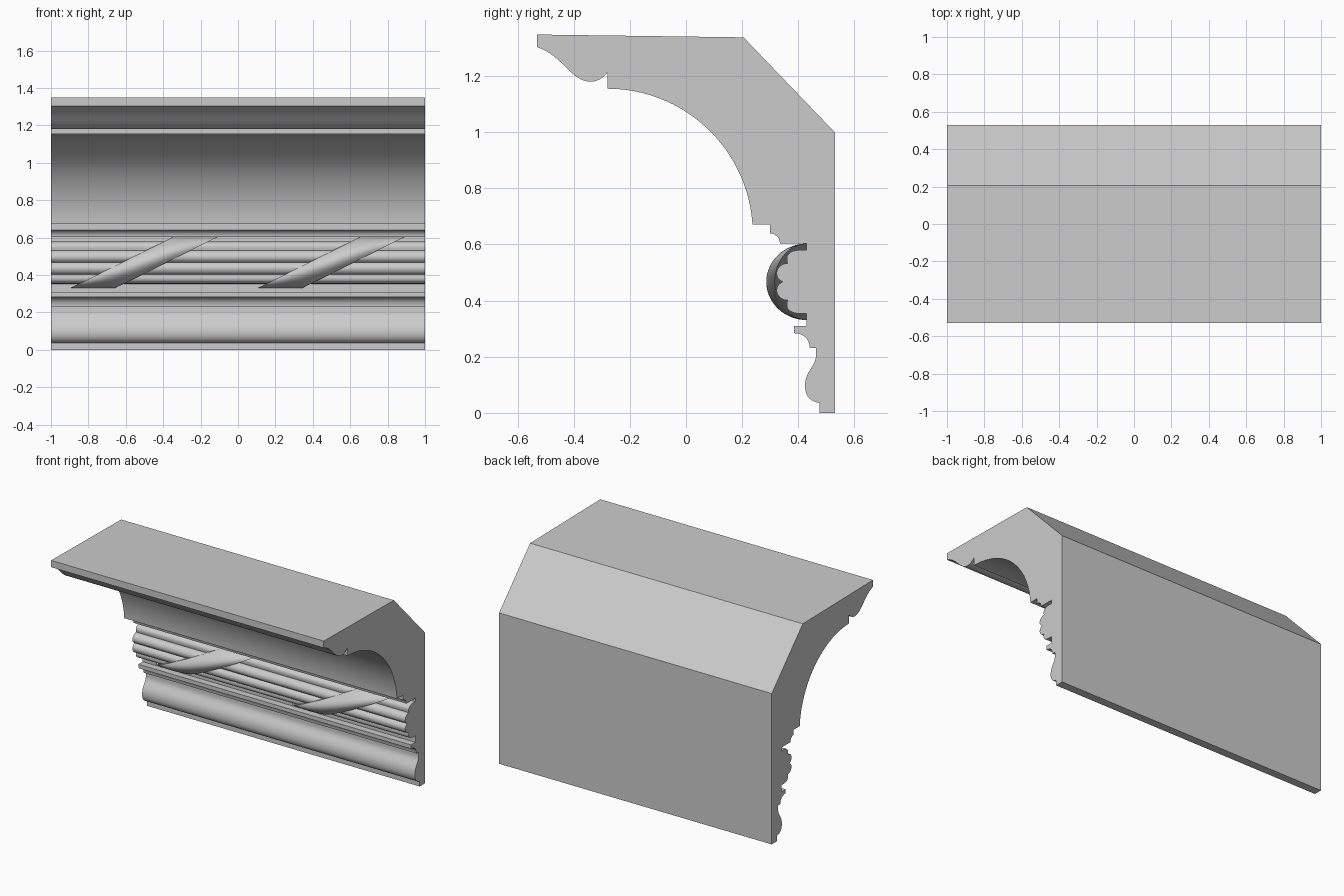
import bpy, bmesh, math
from mathutils import Vector

if "Cube" in bpy.data.objects:
    bpy.data.objects.remove(bpy.data.objects["Cube"])


def bez(p0, p1, p2, p3, n=12):
    """Cubic curve points, start and end included."""
    a, b, c, d = map(Vector, (p0, p1, p2, p3))
    out = []
    for i in range(n + 1):
        t = i / n
        s = 1 - t
        out.append(tuple(a*s**3 + b*3*s*s*t + c*3*s*t*t + d*t**3))
    return out


def finish(bm, name, angle=35):
    bmesh.ops.remove_doubles(bm, verts=bm.verts, dist=1e-5)
    bmesh.ops.recalc_face_normals(bm, faces=bm.faces)
    me = bpy.data.meshes.new(name)
    bm.to_mesh(me)
    bm.free()
    ob = bpy.data.objects.new(name, me)
    bpy.context.collection.objects.link(ob)
    bpy.ops.object.select_all(action='DESELECT')
    ob.select_set(True)
    bpy.context.view_layer.objects.active = ob
    bpy.ops.object.shade_smooth_by_angle(angle=math.radians(angle))
    return ob


# Cornice profile in (y, z), starting at the back foot
prof = [(.53, 0), (.53, 1.0), (.205, 1.338), (-.53, 1.348)]
# top ogee and drip bead
prof += bez((-.53, 1.303), (-.44, 1.275), (-.41, 1.18), (-.34, 1.18), 16)
prof += bez((-.34, 1.18), (-.315, 1.18), (-.292, 1.195), (-.28, 1.213), 6)[1:]
# large cove
R, cz = .518, .637
a1 = math.atan2(.672 - cz, .517)
for i in range(33):
    a = math.pi / 2 + (a1 - math.pi / 2) * i / 32
    prof.append((-.28 + R * math.cos(a), cz + R * math.sin(a)))
# small cove above the reeds
prof += [(.30, .672)]
prof += bez((.30, .64), (.32, .638), (.334, .625), (.335, .603), 6)
prof += [(.43, .603)]
# four reeds, mirrored about the bundle centre
ZC = .467
reeds = bez((.43, .580), (.355, .585), (.355, .555), (.362, .532), 10)
reeds += bez((.362, .532), (.325, .535), (.305, .485), (.344, ZC), 10)[1:]
prof += reeds + [(y, 2 * ZC - z) for y, z in reversed(reeds[:-1])]
# lower fillets and cove
prof += [(.43, .31), (.385, .31)]
prof += bez((.385, .284), (.42, .284), (.44, .262), (.441, .232), 8)
prof += [(.463, .232)]
# bottom ogee
prof += bez((.463, .205), (.463, .165), (.424, .15), (.424, .095), 12)
prof += bez((.424, .095), (.424, .06), (.445, .037), (.475, .037), 8)[1:]
prof += [(.475, 0)]

bm = bmesh.new()
face = bm.faces.new([bm.verts.new((-1, y, z)) for y, z in prof])
ext = bmesh.ops.extrude_face_region(bm, geom=[face], use_keep_orig=True)
bmesh.ops.translate(bm, vec=(2, 0, 0),
                    verts=[g for g in ext['geom'] if isinstance(g, bmesh.types.BMVert)])
finish(bm, "cornice_body")


# Ribbons spiralling over the reeds
def ribbon(name, x0):
    bm = bmesh.new()
    rows, nt, nu = [], 32, 10
    for i in range(nt + 1):
        a = -math.pi / 2 + math.pi * i / nt
        s = math.sin(a)
        z = ZC + .1365 * s
        xm = x0 + .5475 * (s + 1) / 2
        pts = [(xm, .435, z)]
        for j in range(nu + 1):
            u = 2 * j / nu - 1
            depth = .146 - .03 * u * u
            pts.append((xm + .238 * j / nu, .432 - depth * math.cos(a), z))
        pts.append((xm + .238, .435, z))
        rows.append([bm.verts.new(p) for p in pts])
    for r, q in zip(rows, rows[1:]):
        n = len(r)
        for j in range(n):
            k = (j + 1) % n
            bm.faces.new((r[j], r[k], q[k], q[j]))
    bm.faces.new(rows[0])
    bm.faces.new(rows[-1])
    finish(bm, name, 40)


for side, x0 in (("left", -.895), ("right", .105)):
    ribbon("ribbon_" + side, x0)
